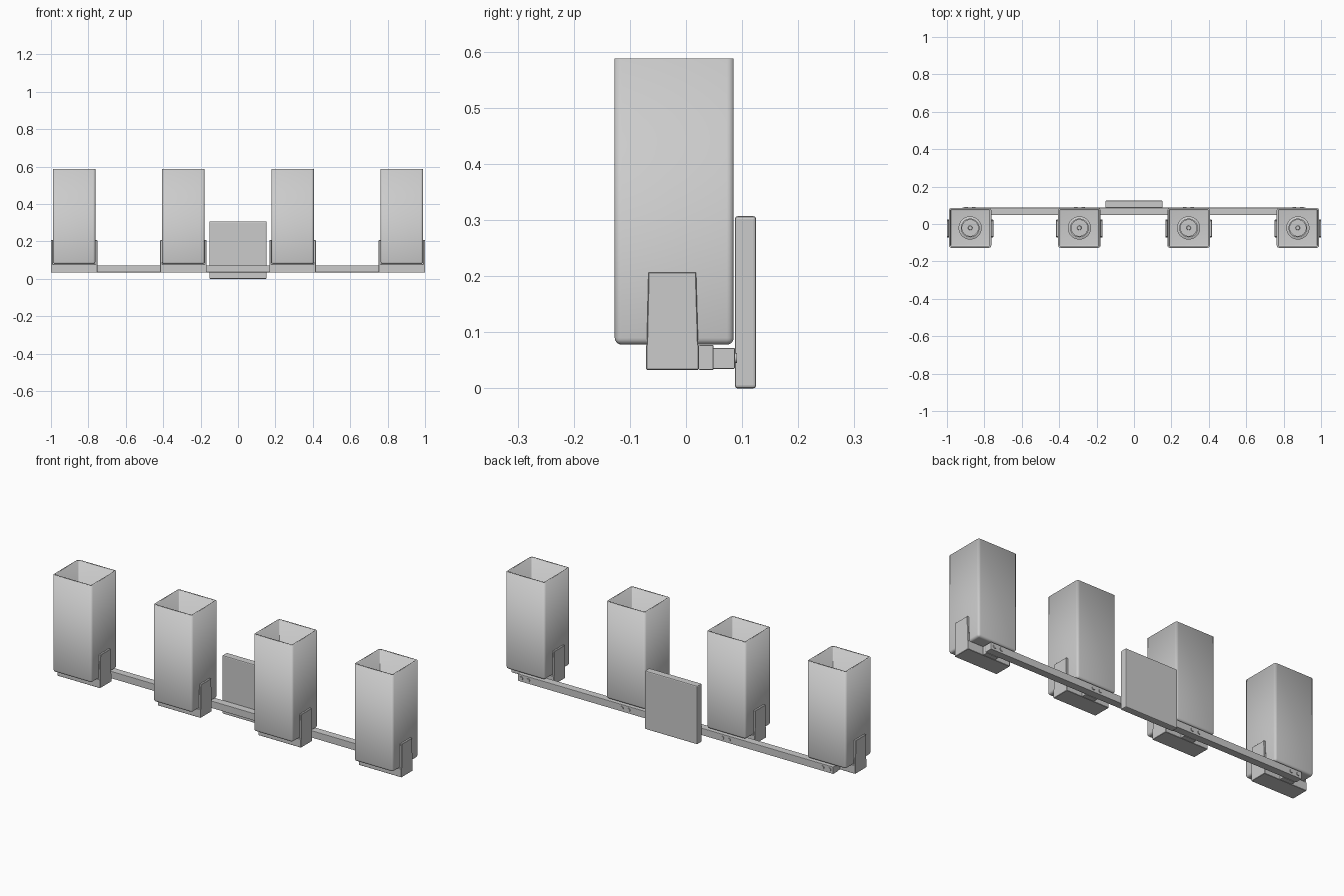
import bpy, bmesh, math
from mathutils import Matrix, Vector

if "Cube" in bpy.data.objects:
    bpy.data.objects.remove(bpy.data.objects["Cube"])

CENTERS = (-0.876, -0.292, 0.292, 0.876)
CY = -0.021  # lamp axis depth


def finish(bm, name, bevel=0.0, segments=2):
    bmesh.ops.recalc_face_normals(bm, faces=bm.faces)
    me = bpy.data.meshes.new(name)
    bm.to_mesh(me)
    bm.free()
    ob = bpy.data.objects.new(name, me)
    bpy.context.collection.objects.link(ob)
    if bevel:
        mod = ob.modifiers.new("bevel", 'BEVEL')
        mod.width = bevel
        mod.segments = segments
    return ob


def smooth(ob):
    bpy.ops.object.select_all(action='DESELECT')
    ob.select_set(True)
    bpy.context.view_layer.objects.active = ob
    bpy.ops.object.shade_smooth_by_angle(angle=math.radians(35))


def add_box(bm, lo, hi):
    lo, hi = Vector(lo), Vector(hi)
    m = Matrix.Translation((lo + hi) / 2) @ Matrix.Diagonal((*(hi - lo), 1))
    return bmesh.ops.create_cube(bm, size=1, matrix=m)["verts"]


def box(name, lo, hi, bevel=0.0):
    bm = bmesh.new()
    add_box(bm, lo, hi)
    return finish(bm, name, bevel)


def shade(cx):
    # open-topped square glass with rounded bottom and corners
    bm = bmesh.new()
    add_box(bm, (cx - 0.113, CY - 0.106, 0.078), (cx + 0.113, CY + 0.106, 0.588))
    edges = [e for e in bm.edges if min(v.co.z for v in e.verts) < 0.1]
    bmesh.ops.bevel(bm, geom=edges, offset=0.012, segments=4, profile=0.5, affect='EDGES')
    bm.normal_update()
    top = [f for f in bm.faces if f.normal.z > 0.9]
    bmesh.ops.delete(bm, geom=top, context='FACES')
    ob = finish(bm, "glass_shade")
    mod = ob.modifiers.new("wall", 'SOLIDIFY')
    mod.thickness = 0.009
    mod.offset = -1
    # open shell: make sure the wall grows inward
    side = max(ob.data.polygons, key=lambda p: p.area)
    if side.normal.dot(side.center - Vector((cx, CY, side.center.z))) < 0:
        ob.data.flip_normals()
    smooth(ob)


def clip(cx):
    # U-shaped holder: base block plus two tapered side tabs
    bm = bmesh.new()
    add_box(bm, (cx - 0.124, -0.071, 0.033), (cx + 0.124, 0.023, 0.078))
    for s in (-1, 1):
        a, b = sorted((cx + s * 0.113, cx + s * 0.124))
        for v in add_box(bm, (a, -0.071, 0.033), (b, 0.023, 0.207)):
            if v.co.z > 0.1:
                v.co.y += 0.004 if v.co.y < -0.02 else -0.005
    finish(bm, "shade_holder", 0.0015, 1)
    # stub joining the holder to the bar
    box("holder_stub", (cx - 0.035, 0.023, 0.033), (cx + 0.035, 0.049, 0.077), 0.0015)


def socket(cx):
    # lathed lamp socket inside the shade
    profile = [(0, 0.086), (0.062, 0.086), (0.062, 0.096), (0.05, 0.1),
               (0.05, 0.2), (0.043, 0.2), (0.043, 0.11), (0.012, 0.11),
               (0.010, 0.116), (0, 0.116)]
    bm = bmesh.new()
    vs = [bm.verts.new((cx + r, CY, z)) for r, z in profile]
    es = [bm.edges.new(p) for p in zip(vs, vs[1:])]
    bmesh.ops.spin(bm, geom=vs + es, cent=(cx, CY, 0), axis=(0, 0, 1),
                   angle=math.tau, steps=32, use_merge=True)
    bmesh.ops.remove_doubles(bm, verts=bm.verts, dist=1e-5)
    smooth(finish(bm, "lamp_socket"))


def screws(cx):
    # pair of screw heads on the back of the bar
    bm = bmesh.new()
    for dx in (-0.02, 0.02):
        m = Matrix.Translation((cx + dx, 0.0875, 0.054)) @ Matrix.Rotation(math.pi / 2, 4, 'X')
        bmesh.ops.create_cone(bm, cap_ends=True, segments=16, radius1=0.009,
                              radius2=0.009, depth=0.007, matrix=m)
    smooth(finish(bm, "bar_screws"))


for x in CENTERS:
    shade(x)
    clip(x)
    socket(x)
    screws(x)

# horizontal bar and wall plate
box("cross_bar", (-0.917, 0.048, 0.035), (0.917, 0.087, 0.072), 0.0015)
box("wall_plate", (-0.153, 0.087, 0.0), (0.153, 0.125, 0.307), 0.005)
